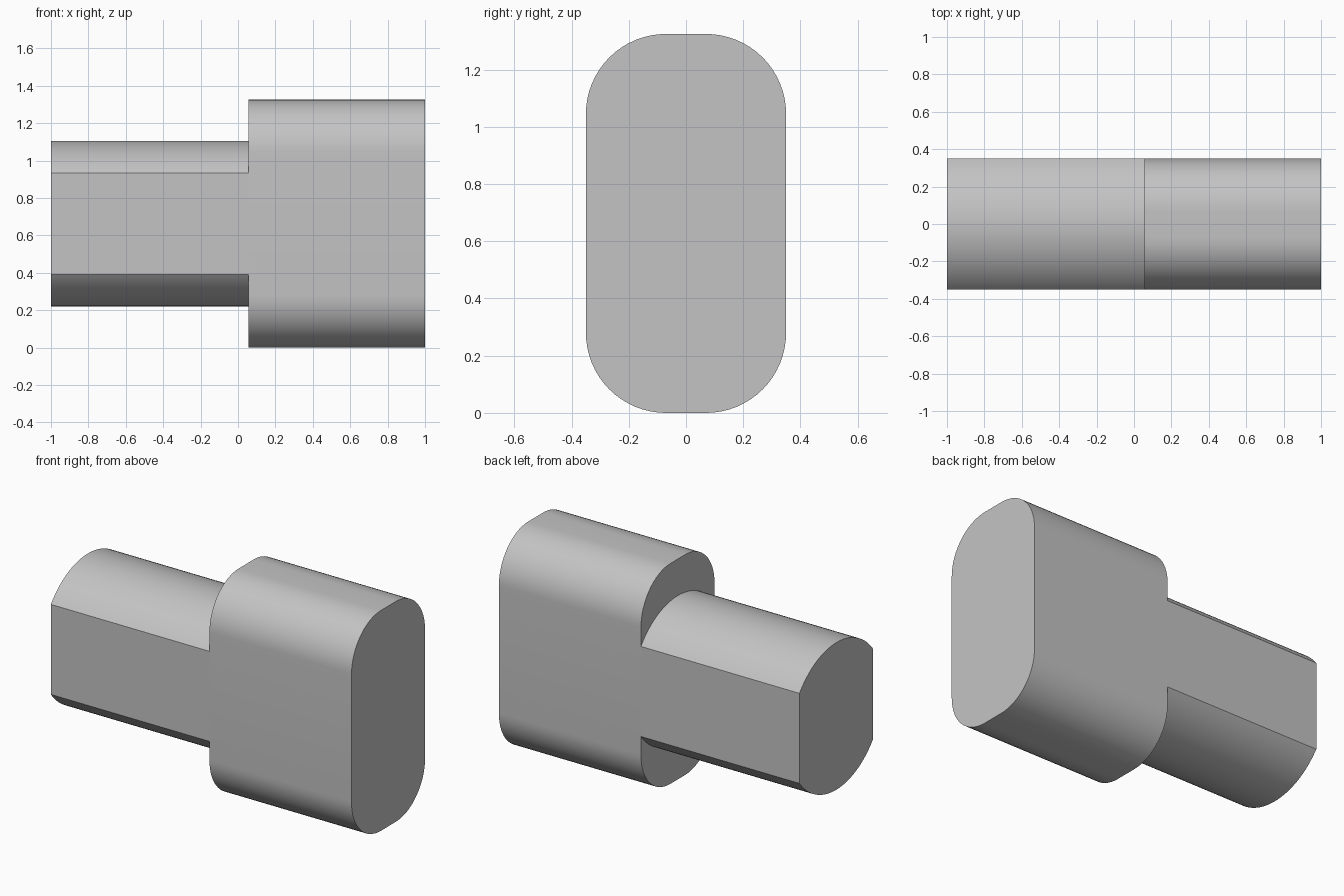
import bpy
import bmesh
from math import asin, cos, pi, sin

default = bpy.data.objects.get("Cube")
if default:
    bpy.data.objects.remove(default, do_unlink=True)

HALF_WIDTH = 0.35
MID_Z = 0.6625      # shared axis height
SHOULDER_X = 0.055  # where the shaft meets the head

grey = bpy.data.materials.new("plain grey")
grey.use_nodes = True
colour = (0.55, 0.55, 0.55, 1)
grey.diffuse_color = colour
grey.node_tree.nodes["Principled BSDF"].inputs["Base Color"].default_value = colour


def arc(cy, cz, radius, start, end, steps):
    """Points (y, z) along a circular arc."""
    angles = [start + (end - start) * i / steps for i in range(steps + 1)]
    return [(cy + radius * cos(a), cz + radius * sin(a)) for a in angles]


def extrude_along_x(name, profile, x0, x1):
    """Solid prism from a closed (y, z) profile."""
    bm = bmesh.new()
    face = bm.faces.new([bm.verts.new((x0, y, z)) for y, z in profile])
    result = bmesh.ops.extrude_face_region(bm, geom=[face], use_keep_orig=True)
    moved = [v for v in result["geom"] if isinstance(v, bmesh.types.BMVert)]
    bmesh.ops.translate(bm, verts=moved, vec=(x1 - x0, 0, 0))
    bmesh.ops.recalc_face_normals(bm, faces=bm.faces)
    mesh = bpy.data.meshes.new(name)
    bm.to_mesh(mesh)
    bm.free()
    mesh.materials.append(grey)
    obj = bpy.data.objects.new(name, mesh)
    bpy.context.collection.objects.link(obj)
    bpy.ops.object.select_all(action="DESELECT")
    obj.select_set(True)
    bpy.context.view_layer.objects.active = obj
    bpy.ops.object.shade_smooth_by_angle(angle=pi / 7)
    return obj


# Head: block with four rounded edges
CORNER = 0.28
dy, dz = HALF_WIDTH - CORNER, MID_Z - CORNER
head_profile = []
for i, (sy, sz) in enumerate([(1, 1), (-1, 1), (-1, -1), (1, -1)]):
    head_profile += arc(sy * dy, MID_Z + sz * dz, CORNER,
                        i * pi / 2, (i + 1) * pi / 2, 16)
extrude_along_x("head", head_profile, SHOULDER_X, 1)

# Shaft: round bar with two flats flush with the head's sides
SHAFT_RADIUS = 0.4425
flat = pi / 2 - asin(HALF_WIDTH / SHAFT_RADIUS)
shaft_profile = (arc(0, MID_Z, SHAFT_RADIUS, flat, pi - flat, 32)
                 + arc(0, MID_Z, SHAFT_RADIUS, pi + flat, 2 * pi - flat, 32))
extrude_along_x("shaft", shaft_profile, -1, SHOULDER_X)
